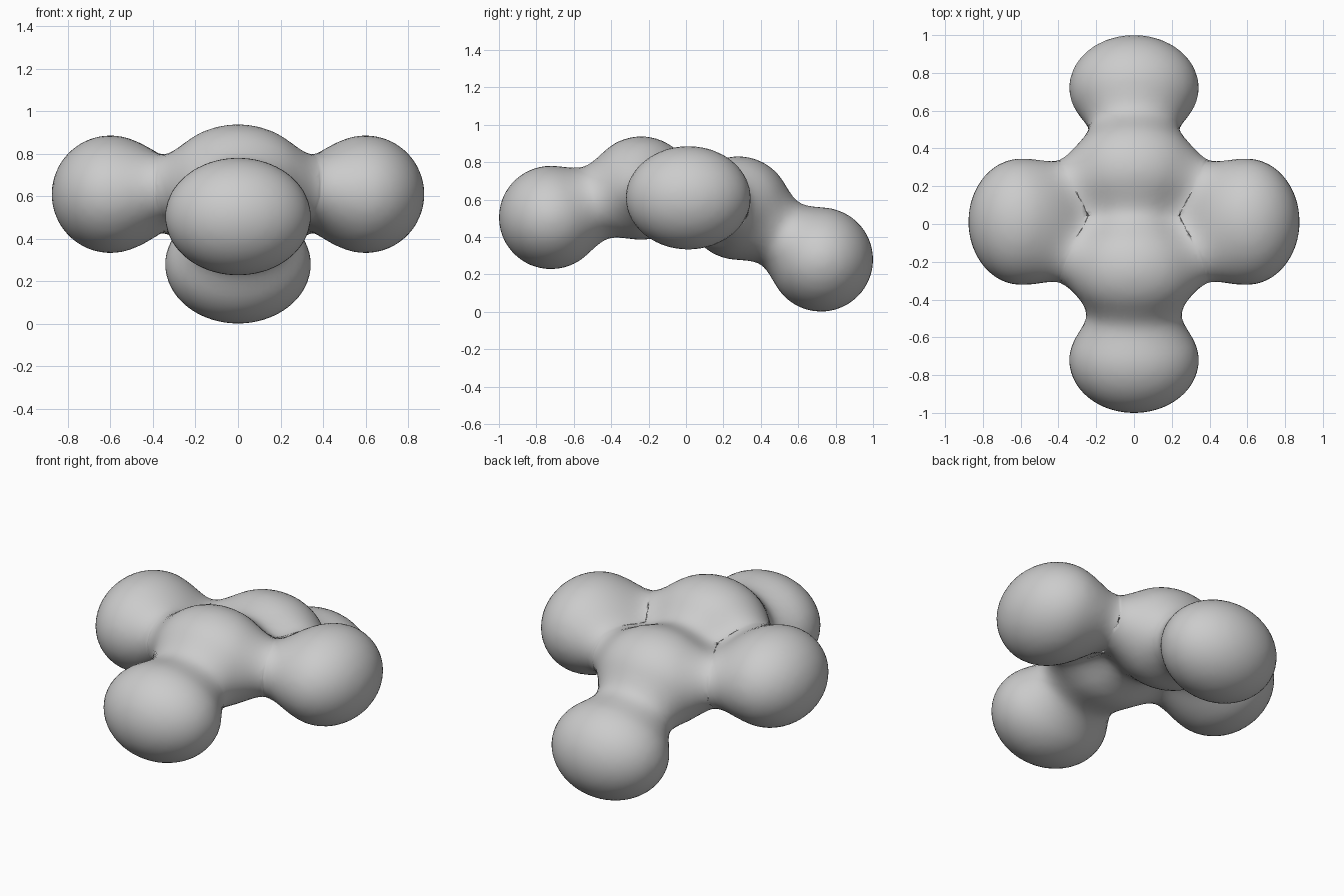
import bpy, bmesh
from mathutils import Vector, Matrix

if "Cube" in bpy.data.objects:
    bpy.data.objects.remove(bpy.data.objects["Cube"])

# Lobes: centre, radii
SPINE = [((0, -0.722, 0.505), (0.342, 0.278, 0.276)),   # front lobe
         ((0, -0.24, 0.662), (0.342, 0.28, 0.276)),     # front hump
         ((0, 0.28, 0.555), (0.342, 0.28, 0.276)),      # rear hump
         ((0, 0.722, 0.28), (0.342, 0.278, 0.278))]     # back lobe
SIDES = [((s * 0.60, 0.012, 0.61), (0.276, 0.333, 0.276)) for s in (-1, 1)]


def lobe(p, c, r):
    return (Vector([(p[i] - c[i]) / r[i] for i in range(3)]).length - 1) * 0.29


def blend(a, b, k):
    h = max(k - abs(a - b), 0) / k
    return min(a, b) - h * h * k / 4


# Smoothly fused distance field of all lobes
def field(p):
    d = lobe(p, *SPINE[0])
    for s in SPINE[1:]:
        d = blend(d, lobe(p, *s), 0.20)
    for s in SIDES:
        d = blend(d, lobe(p, *s), 0.24)
    return d


def project(bm, steps):
    e = 0.002
    for v in bm.verts:
        for _ in range(steps):
            d = field(v.co)
            g = Vector([field(v.co + a) - d for a in
                        (Vector((e, 0, 0)), Vector((0, e, 0)), Vector((0, 0, e)))]) / e
            q = g.length_squared
            if q > 0.04:
                v.co -= g * (d / q)


# Rough union of ellipsoids
bm = bmesh.new()
for c, r in SPINE + SIDES:
    m = Matrix.Translation(c) @ Matrix.Diagonal((*[x * 1.04 for x in r], 1))
    bmesh.ops.create_icosphere(bm, subdivisions=4, radius=1, matrix=m)
mesh = bpy.data.meshes.new("fused_lobes")
bm.to_mesh(mesh)
bm.free()
body = bpy.data.objects.new("fused_lobes", mesh)
bpy.context.collection.objects.link(body)

# Merge into one skin
mod = body.modifiers.new("merge", 'REMESH')
mod.mode = 'VOXEL'
mod.voxel_size = 0.035
dg = bpy.context.evaluated_depsgraph_get()
skin = bpy.data.meshes.new_from_object(body.evaluated_get(dg))
body.modifiers.clear()
body.data = skin

# Fit the skin to the fused surface, relaxing between fits
bm = bmesh.new()
bm.from_mesh(skin)
for _ in range(2):
    project(bm, 2)
    for _ in range(2):
        bmesh.ops.smooth_vert(bm, verts=bm.verts, factor=0.5,
                              use_axis_x=True, use_axis_y=True, use_axis_z=True)
project(bm, 3)
for f in bm.faces:
    f.smooth = True
bm.to_mesh(skin)
bm.free()
